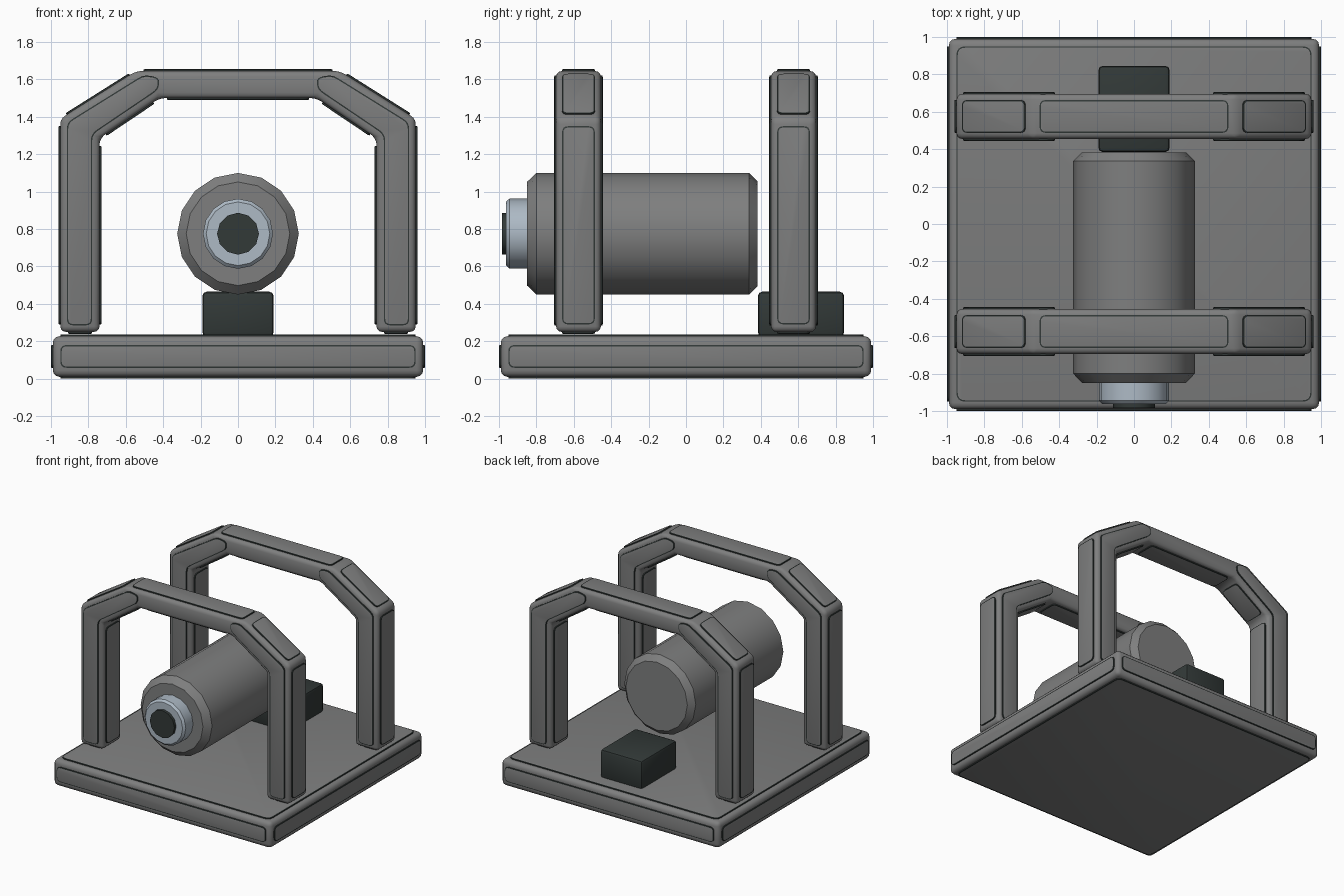
import bpy, bmesh, math
from mathutils import Vector

if "Cube" in bpy.data.objects:
    bpy.data.objects.remove(bpy.data.objects["Cube"])


def material(name, rgb):
    m = bpy.data.materials.new(name)
    m.diffuse_color = (*rgb, 1)
    m.use_nodes = True
    m.node_tree.nodes["Principled BSDF"].inputs["Base Color"].default_value = m.diffuse_color
    return m


GREY = material("grey metal", (0.21, 0.212, 0.212))
DARK = material("dark rubber", (0.032, 0.041, 0.039))
STEEL = material("pale steel", (0.42, 0.49, 0.56))


def finish(bm, name, mats, angle=40):
    bmesh.ops.recalc_face_normals(bm, faces=bm.faces[:])
    me = bpy.data.meshes.new(name)
    bm.to_mesh(me)
    bm.free()
    for m in mats:
        me.materials.append(m)
    me.shade_smooth()
    me.set_sharp_from_angle(angle=math.radians(angle))
    ob = bpy.data.objects.new(name, me)
    bpy.context.collection.objects.link(ob)
    return ob


def prism(name, profile, y0, y1, bevel, mat, segments=3):
    """Extrude an (x, z) outline along y and round every edge."""
    bm = bmesh.new()
    a = [bm.verts.new((x, y0, z)) for x, z in profile]
    b = [bm.verts.new((x, y1, z)) for x, z in profile]
    bm.faces.new(a)
    bm.faces.new(b)
    for i in range(len(a)):
        j = (i + 1) % len(a)
        bm.faces.new((a[i], a[j], b[j], b[i]))
    bmesh.ops.recalc_face_normals(bm, faces=bm.faces[:])
    bmesh.ops.bevel(bm, geom=bm.edges[:], offset=bevel, segments=segments,
                    profile=0.5, affect='EDGES', clamp_overlap=True)
    return finish(bm, name, [mat])


def panel(name, pts, normal, radius=0.035):
    """Raised plate with rounded corners, dark rim and grey face."""
    pts = [Vector(p) for p in pts]
    normal = Vector(normal).normalized()
    ring = []
    for i, p in enumerate(pts):
        u, v = pts[i - 1] - p, pts[(i + 1) % len(pts)] - p
        a = p + u.normalized() * min(radius, u.length * 0.4)
        b = p + v.normalized() * min(radius, v.length * 0.4)
        for t in (0, 0.25, 0.5, 0.75, 1):
            ring.append(a * (1 - t) ** 2 + p * 2 * t * (1 - t) + b * t * t)
    bm = bmesh.new()
    lo = [bm.verts.new(p - normal * 0.004) for p in ring]
    hi = [bm.verts.new(p + normal * 0.008) for p in ring]
    cap = bm.faces.new(hi)
    bm.faces.new(lo)
    for i in range(len(lo)):
        j = (i + 1) % len(lo)
        bm.faces.new((lo[i], lo[j], hi[j], hi[i]))
    bmesh.ops.recalc_face_normals(bm, faces=bm.faces[:])
    for f in bm.faces:
        f.material_index = 1
    bmesh.ops.inset_individual(bm, faces=[cap], thickness=0.007, depth=0.002,
                               use_even_offset=True)
    cap.material_index = 0
    return finish(bm, name, [GREY, DARK], 30)


def lathe(name, rings, sides, z, mat):
    """Closed turned part along y from (radius, y) rings."""
    bm = bmesh.new()
    loops = [[bm.verts.new((r * math.cos(2 * math.pi * k / sides), y,
                            z + r * math.sin(2 * math.pi * k / sides)))
              for k in range(sides)] for r, y in rings]
    bm.faces.new(loops[0])
    bm.faces.new(loops[-1])
    for a, b in zip(loops, loops[1:]):
        for k in range(sides):
            j = (k + 1) % sides
            bm.faces.new((a[k], a[j], b[j], b[k]))
    return finish(bm, name, [mat], 35)


def box_outline(x, z0, z1):
    return [(-x, z0), (x, z0), (x, z1), (-x, z1)]


# Base plate with a panel on each side
prism("base_plate", box_outline(0.99, 0.01, 0.227), -0.99, 0.99, 0.035, GREY)
W = 0.95
for s, side in ((-1, "a"), (1, "b")):
    panel("base_panel_y_" + side, [(x, s * 0.99, z) for x, z in box_outline(W, 0.058, 0.18)], (0, s, 0))
    panel("base_panel_x_" + side, [(s * 0.99, y, z) for y, z in box_outline(W, 0.058, 0.18)], (s, 0, 0))
panel("base_top_panel", [(x, y, 0.227) for x, y in box_outline(W, -W, W)], (0, 0, 1), 0.05)
panel("base_bottom_panel", [(x, y, 0.01) for x, y in box_outline(W, -W, W)], (0, 0, -1), 0.05)

# Roll-bar arches: outline of the left half, mirrored
outer = [(-0.95, 0.25), (-0.95, 1.39), (-0.545, 1.645)]
inner = [(-0.42, 1.5), (-0.74, 1.285), (-0.74, 0.25)]
flip = lambda pts: [(-x, z) for x, z in reversed(pts)]
arch = outer + flip(outer) + flip(inner) + inner
# Bent strip on the flat sides, covering leg and diagonal
strip = [(-0.915, 0.285), (-0.915, 1.37), (-0.505, 1.625), (-0.42, 1.61),
         (-0.425, 1.545), (-0.78, 1.305), (-0.78, 0.285)]

for yc, tag in ((-0.575, "front"), (0.575, "back")):
    prism(tag + "_arch", arch, yc - 0.12, yc + 0.12, 0.03, GREY)
    # panel along every edge of the outline
    for i, p in enumerate(arch):
        p, q = Vector(p), Vector(arch[(i + 1) % len(arch)])
        d = (q - p).normalized()
        p, q = p + d * 0.04, q - d * 0.04
        panel(f"{tag}_arch_edge_panel_{i}",
              [(p.x, yc - 0.088, p.y), (q.x, yc - 0.088, q.y),
               (q.x, yc + 0.088, q.y), (p.x, yc + 0.088, p.y)],
              (-d.y, 0, d.x))
    for s in (-1, 1):
        for m in (-1, 1):
            panel(f"{tag}_arch_side_panel", [(m * x, yc + s * 0.12, z) for x, z in strip], (0, s, 0))

# Barrel with collar and end cap
lathe("barrel", [(0.277, -0.85), (0.325, -0.80), (0.325, 0.337), (0.28, 0.382)], 16, 0.775, GREY)
lathe("collar", [(0.17, -0.962), (0.187, -0.945), (0.187, -0.84)], 16, 0.775, STEEL)
lathe("end_cap", [(0.112, -0.985), (0.112, -0.95)], 12, 0.775, DARK)

# Block behind the barrel
prism("rear_block", box_outline(0.19, 0.225, 0.465), 0.385, 0.845, 0.022, DARK, 2)
